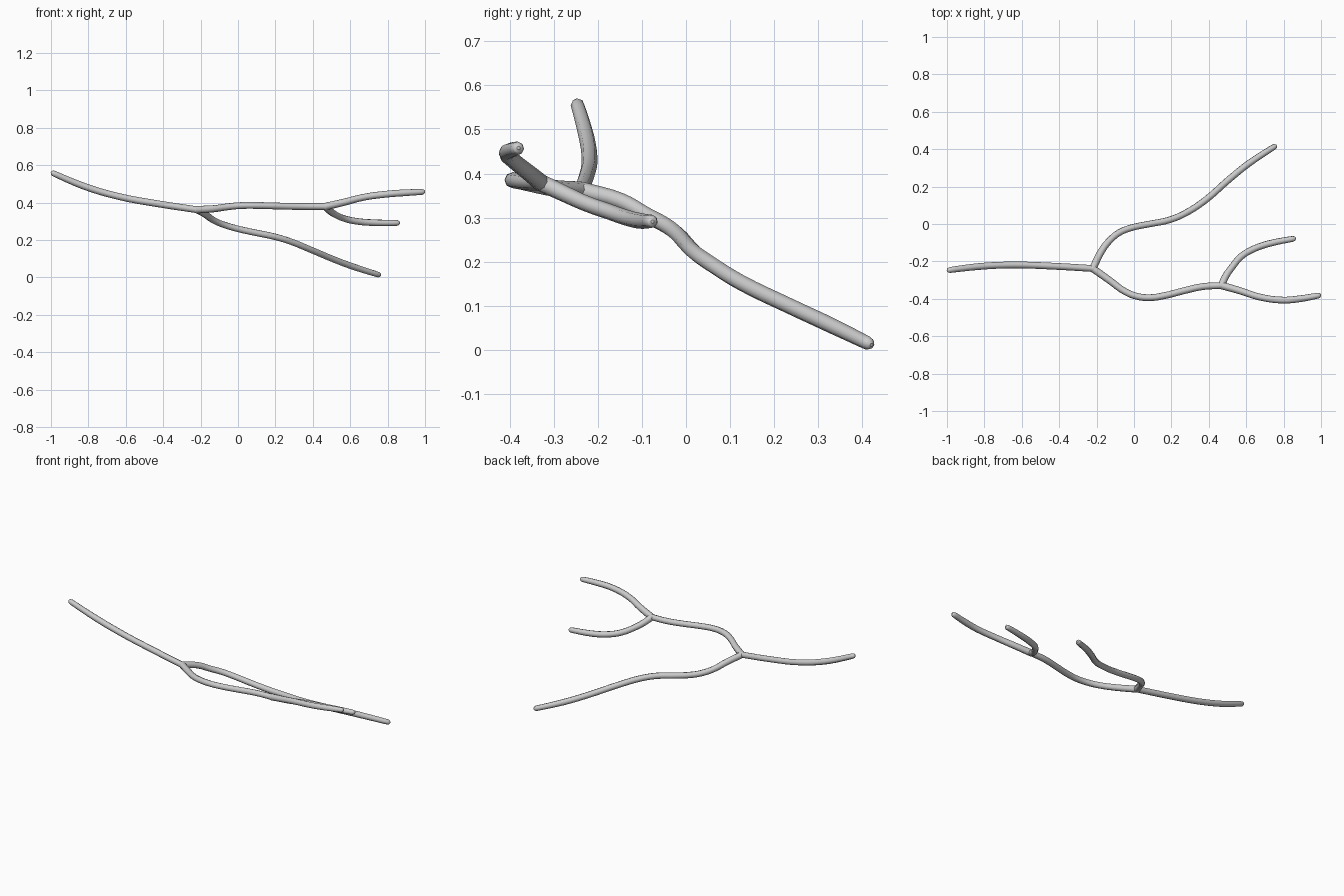
import bpy
from mathutils import Vector

if "Cube" in bpy.data.objects:
    bpy.data.objects.remove(bpy.data.objects["Cube"])

R = 0.018  # full branch radius

fork_1 = (-.22, -.238, .362)
fork_2 = (.468, -.329, .379)


def finish(ob):
    bpy.ops.object.select_all(action='DESELECT')
    ob.select_set(True)
    bpy.context.view_layer.objects.active = ob
    if ob.type == 'CURVE':
        bpy.ops.object.convert(target='MESH')
    bpy.ops.object.shade_smooth()


def tip_points(end, inner):
    """Rounded end: shrinking rings that finish on the end point."""
    end = Vector(end)
    d = (end - Vector(inner)).normalized()
    return [(end - d * .016, .86), (end - d * .006, .66), (end, .22)]


def branch(name, pts, r_start=1.0):
    """Tube from a fork (first point) out to a rounded tip or the next fork."""
    ring = [(Vector(p), r_start + (1.0 - r_start) * min(1, i / 2)) for i, p in enumerate(pts)]
    if pts[-1] != fork_2:
        ring = ring[:-1] + tip_points(pts[-1], pts[-2])
    cu = bpy.data.curves.new(name, 'CURVE')
    cu.dimensions = '3D'
    cu.bevel_depth = R
    cu.bevel_resolution = 2
    cu.resolution_u = 4
    cu.use_fill_caps = True
    sp = cu.splines.new('BEZIER')
    sp.bezier_points.add(len(ring) - 1)
    for bp, (co, r) in zip(sp.bezier_points, ring):
        bp.co = co
        bp.radius = r
        bp.handle_left_type = bp.handle_right_type = 'AUTO'
    ob = bpy.data.objects.new(name, cu)
    bpy.context.collection.objects.link(ob)
    finish(ob)


# Stem, from the first fork back to its tip
branch("stem", [
    fork_1, (-.425, -.226, .393), (-.64, -.219, .433), (-.825, -.227, .488), (-1, -.248, .562)])

# Middle limb between the two forks
branch("middle_limb", [
    fork_1, (-.13, -.302, .367), (-.05, -.36, .378), (.013, -.386, .384),
    (.083, -.394, .385), (.163, -.383, .383), (.27, -.356, .38), (.366, -.335, .379),
    fork_2], r_start=1.1)

# Upper twig, continuing from the second fork to the far tip
branch("upper_twig", [
    fork_2, (.564, -.356, .401), (.67, -.39, .428), (.794, -.407, .445),
    (.885, -.4, .452), (1, -.38, .458)], r_start=1.1)

# Long side branch that drops to the ground
branch("long_side_branch", [
    fork_1, (-.175, -.147, .337), (-.13, -.088, .305), (-.077, -.045, .282),
    (-.01, -.019, .262), (.083, 0, .241), (.19, .022, .219), (.275, .058, .194),
    (.377, .124, .153), (.51, .24, .097), (.617, .326, .057), (.762, .421, .011)],
    r_start=1.1)

# Short twig at the second fork
branch("short_twig", [
    fork_2, (.49, -.28, .356), (.527, -.227, .332), (.57, -.176, .314),
    (.628, -.139, .301), (.714, -.107, .293), (.866, -.076, .291)],
    r_start=1.1)

# Knots that close the joints at the forks
for name, at in (("first_knot", fork_1), ("second_knot", fork_2)):
    bpy.ops.mesh.primitive_uv_sphere_add(segments=12, ring_count=8, radius=R * 1.1, location=at)
    bpy.context.object.name = name
    finish(bpy.context.object)
